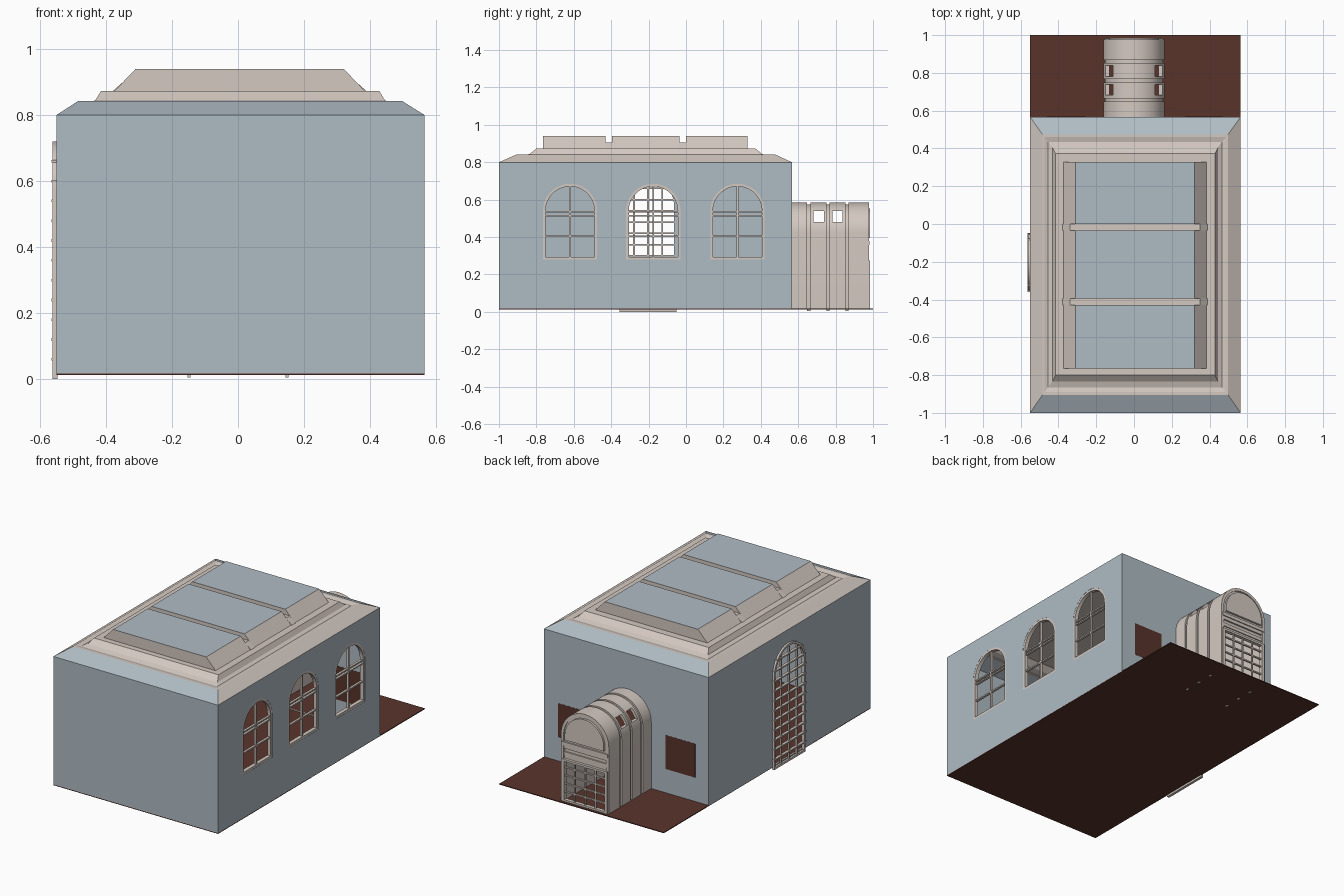
import bpy, bmesh, math
from mathutils import Matrix

if "Cube" in bpy.data.objects:
    bpy.data.objects.remove(bpy.data.objects["Cube"])


def material(name, rgb):
    m = bpy.data.materials.new(name)
    m.diffuse_color = (*rgb, 1)
    m.use_nodes = True
    m.node_tree.nodes["Principled BSDF"].inputs["Base Color"].default_value = m.diffuse_color
    return m


BLUE = material("blue_grey_wall", (0.43, 0.50, 0.55))
STONE = material("pale_stone", (0.65, 0.58, 0.53))
BROWN = material("dark_brown", (0.10, 0.034, 0.024))

AXES = {
    "x": Matrix(((0, 0, 1, 0), (1, 0, 0, 0), (0, 1, 0, 0), (0, 0, 0, 1))),
    "y": Matrix(((1, 0, 0, 0), (0, 0, -1, 0), (0, 1, 0, 0), (0, 0, 0, 1))),
}


def add(name, bm, *mats):
    me = bpy.data.meshes.new(name)
    bm.to_mesh(me)
    bm.free()
    for m in mats:
        me.materials.append(m)
    ob = bpy.data.objects.new(name, me)
    bpy.context.collection.objects.link(ob)
    return ob


def smooth(ob):
    bpy.ops.object.select_all(action="DESELECT")
    ob.select_set(True)
    bpy.context.view_layer.objects.active = ob
    bpy.ops.object.shade_smooth_by_angle(angle=math.radians(30))


def plate(name, loops, axis, lo, hi, *mats, top_rule=False):
    """Flat outline with holes, extruded along an axis from lo to hi."""
    cu = bpy.data.curves.new(name, "CURVE")
    cu.dimensions, cu.fill_mode, cu.extrude = "2D", "BOTH", (hi - lo) / 2
    for loop in loops:
        sp = cu.splines.new("POLY")
        sp.points.add(len(loop) - 1)
        for p, (u, v) in zip(sp.points, loop):
            p.co = (u, v, 0, 1)
        sp.use_cyclic_u = True
    tmp = bpy.data.objects.new(name + "_outline", cu)
    bpy.context.collection.objects.link(tmp)
    me = bpy.data.meshes.new_from_object(tmp.evaluated_get(bpy.context.evaluated_depsgraph_get()))
    bm = bmesh.new()
    bm.from_mesh(me)
    bpy.data.objects.remove(tmp)
    bpy.data.curves.remove(cu)
    bpy.data.meshes.remove(me)
    mid = (lo + hi) / 2
    shift = (mid, 0, 0) if axis == "x" else (0, mid, 0)
    bmesh.ops.transform(bm, matrix=Matrix.Translation(shift) @ AXES[axis], verts=bm.verts)
    bmesh.ops.remove_doubles(bm, verts=bm.verts, dist=1e-5)
    bmesh.ops.recalc_face_normals(bm, faces=bm.faces)
    bm.normal_update()
    for f in bm.faces:
        f.material_index = 1 if top_rule and f.normal.z > 0.9 else 0
    ob = add(name, bm, *mats)
    smooth(ob)
    return ob


def boxes(name, spans, mat):
    """Several axis-aligned boxes (x0, x1, y0, y1, z0, z1) in one object."""
    bm = bmesh.new()
    for x0, x1, y0, y1, z0, z1 in spans:
        mx = Matrix.Translation(((x0 + x1) / 2, (y0 + y1) / 2, (z0 + z1) / 2))
        bmesh.ops.create_cube(bm, size=1, matrix=mx @ Matrix.Diagonal((x1 - x0, y1 - y0, z1 - z0, 1)))
    return add(name, bm, mat)


def rect(u0, u1, v0, v1):
    return [(u0, v0), (u1, v0), (u1, v1), (u0, v1)]


def arch(c, r, z0, spring, n=28):
    arc = [(c - r * math.cos(math.pi * i / n), spring + r * math.sin(math.pi * i / n)) for i in range(n + 1)]
    return [(c - r, z0)] + arc + [(c + r, z0)]


def shell(c, r, inner, z0, spring):
    return arch(c, r, z0, spring) + arch(c, inner, z0, spring)[::-1]


def reach(z, r, spring):
    return r if z <= spring else math.sqrt(max(r * r - (z - spring) ** 2, 0))


# main dimensions
X0, X1, Y0, Y1, ZB, ZT = -0.55, 0.565, -1.0, 0.567, 0.015, 0.80
T = 0.008
WINDOWS = [-0.62, -0.175, 0.275]
WR, WB, WS = 0.145, 0.28, 0.54      # window radius, sill, spring
DC, DR, DS = -0.203, 0.152, 0.568   # side door centre, radius, spring
PC, PR, PS = 0.0, 0.162, 0.422      # porch centre, radius, spring

# floor
boxes("floor", [(X0, X1, -1, 1, 0.012, 0.017)], BROWN)

# walls
plate("front_wall", [rect(X0, X1, ZB, ZT)], "y", Y0, Y0 + T, BLUE)
plate("back_wall", [rect(X0, X1, ZB, ZT), arch(PC, PR - 0.02, ZB + 0.004, PS)], "y", Y1 - T, Y1, BLUE)
plate("right_wall", [rect(Y0, Y1, ZB, ZT)] + [arch(c, WR, WB, WS) for c in WINDOWS], "x", X1 - T, X1, BLUE)
plate("left_wall", [rect(Y0, Y1, ZB, ZT), arch(DC, DR - 0.01, ZB + 0.004, DS)], "x", X0, X0 + T, BLUE)

# arched windows with glazing bars
for i, c in enumerate(WINDOWS):
    plate(f"window_frame_{i}", [arch(c, WR, WB, WS), arch(c, WR - 0.014, WB + 0.014, WS)],
          "x", X1 - 0.024, X1 - 0.001, STONE)
    bars = [(X1 - 0.02, X1 - 0.006, c - 0.005, c + 0.005, WB, WS + WR - 0.005)]
    for z in (0.405, 0.515, 0.535):
        h = reach(z, WR - 0.005, WS)
        bars.append((X1 - 0.02, X1 - 0.006, c - h, c + h, z - 0.004, z + 0.004))
    boxes(f"window_bars_{i}", bars, STONE)

# side door with lattice
plate("side_door_frame", [arch(DC, DR, 0.0, DS), arch(DC, DR - 0.013, 0.013, DS)], "x", X0 - 0.012, X0 + 0.004, STONE)
bars = []
for k in (-0.5, 0, 0.5):
    y = DC + k * DR
    top = DS + math.sqrt(DR ** 2 - (k * DR) ** 2) - 0.006
    bars.append((X0 - 0.009, X0 + 0.002, y - 0.005, y + 0.005, 0.005, top))
for i in range(1, 12):
    z = 0.06 * i
    h = reach(z, DR + 0.004, DS)
    bars.append((X0 - 0.015, X0 + 0.002, DC - h, DC + h, z - 0.004, z + 0.004))
boxes("side_door_lattice", bars, STONE)

# stepped roof border: nested rectangles, front and back slopes of the first step are wall colour
RINGS = [(X0, X1, Y0, Y1, 0.80), (-0.485, 0.498, -0.905, 0.475, 0.842),
         (-0.475, 0.487, -0.89, 0.46, 0.842), (-0.455, 0.465, -0.865, 0.435, 0.836),
         (-0.432, 0.445, -0.835, 0.405, 0.845), (-0.415, 0.428, -0.80, 0.372, 0.873),
         (-0.36, 0.37, -0.75, 0.31, 0.873)]
bm = bmesh.new()
rings = [[bm.verts.new((u, v, z)) for u, v in rect(a, b, c, d)] for a, b, c, d, z in RINGS]
for j, (lo, hi) in enumerate(zip(rings, rings[1:])):
    for i in range(4):
        k = (i + 1) % 4
        f = bm.faces.new((lo[i], lo[k], hi[k], hi[i]))
        f.material_index = 1 if j == 0 and i % 2 == 0 else 0
add("roof_border", bm, STONE, BLUE)

# skylight bays and the lower beams between them
bay = [(-0.375, 0.872), (0.385, 0.872), (0.32, 0.94), (-0.31, 0.94)]
for i, (y0, y1) in enumerate([(-0.765, -0.43), (-0.395, -0.035), (0.0, 0.328)]):
    plate(f"skylight_bay_{i}", [bay], "y", y0, y1, STONE, BLUE, top_rule=True)
beam = [(-0.38, 0.872), (0.39, 0.872), (0.35, 0.907), (-0.34, 0.907)]
for i, y in enumerate((-0.43, -0.035)):
    plate(f"skylight_beam_{i}", [beam], "y", y, y + 0.035, STONE)

# porch: vaulted bands with recessed joints
BANDS = [(0.565, 0.648), (0.665, 0.75), (0.767, 0.852), (0.868, 0.978)]
cutter = boxes("porch_window_cutter", [(-0.3, 0.3, 0.682, 0.738, 0.482, 0.54),
                                       (-0.3, 0.3, 0.782, 0.838, 0.482, 0.54)], STONE)
cutter.hide_render = True
cutter.hide_viewport = True
for i, (y0, y1) in enumerate(BANDS):
    ob = plate(f"porch_band_{i}", [shell(PC, PR, PR - 0.018, ZB, PS)], "y", y0, y1, STONE)
    if i in (1, 2):
        mod = ob.modifiers.new("windows", "BOOLEAN")
        mod.operation, mod.object, mod.solver = "DIFFERENCE", cutter, "EXACT"
for i, (a, b) in enumerate(zip(BANDS, BANDS[1:])):
    plate(f"porch_joint_{i}", [shell(PC, PR - 0.009, PR - 0.018, 0.005, PS)], "y", a[1], b[0], STONE)

# porch front: arched panel, moulding and lattice door
plate("porch_gable", [arch(PC, PR - 0.01, 0.38, PS)], "y", 0.95, 0.972, STONE)
plate("porch_gable_panel", [arch(PC, PR - 0.03, 0.395, PS)], "y", 0.97, 0.985, STONE)
boxes("porch_moulding", [(-0.155, 0.155, 0.95, y, z, z + 0.021) for y, z in
                         ((0.968, 0.275), (0.974, 0.296), (0.966, 0.317), (0.976, 0.338), (0.982, 0.359))], STONE)
plate("porch_door_frame", [rect(-0.155, 0.155, ZB, 0.275), rect(-0.137, 0.137, 0.028, 0.262)], "y", 0.962, 0.984, STONE)
bars = [(x - 0.004, x + 0.004, 0.968, 0.978, 0.02, 0.27) for x in (-0.07, 0, 0.07)]
bars += [(-0.145, 0.145, 0.968, 0.978, z - 0.004, z + 0.004) for z in (0.075, 0.125, 0.175, 0.225)]
boxes("porch_door_lattice", bars, STONE)

# brown panels beside the porch
boxes("back_panels", [(0.005 + min(s * 0.265, s * 0.465), 0.005 + max(s * 0.265, s * 0.465),
                       Y1 - T - 0.001, Y1 + 0.001, 0.163, 0.37) for s in (-1, 1)], BROWN)
